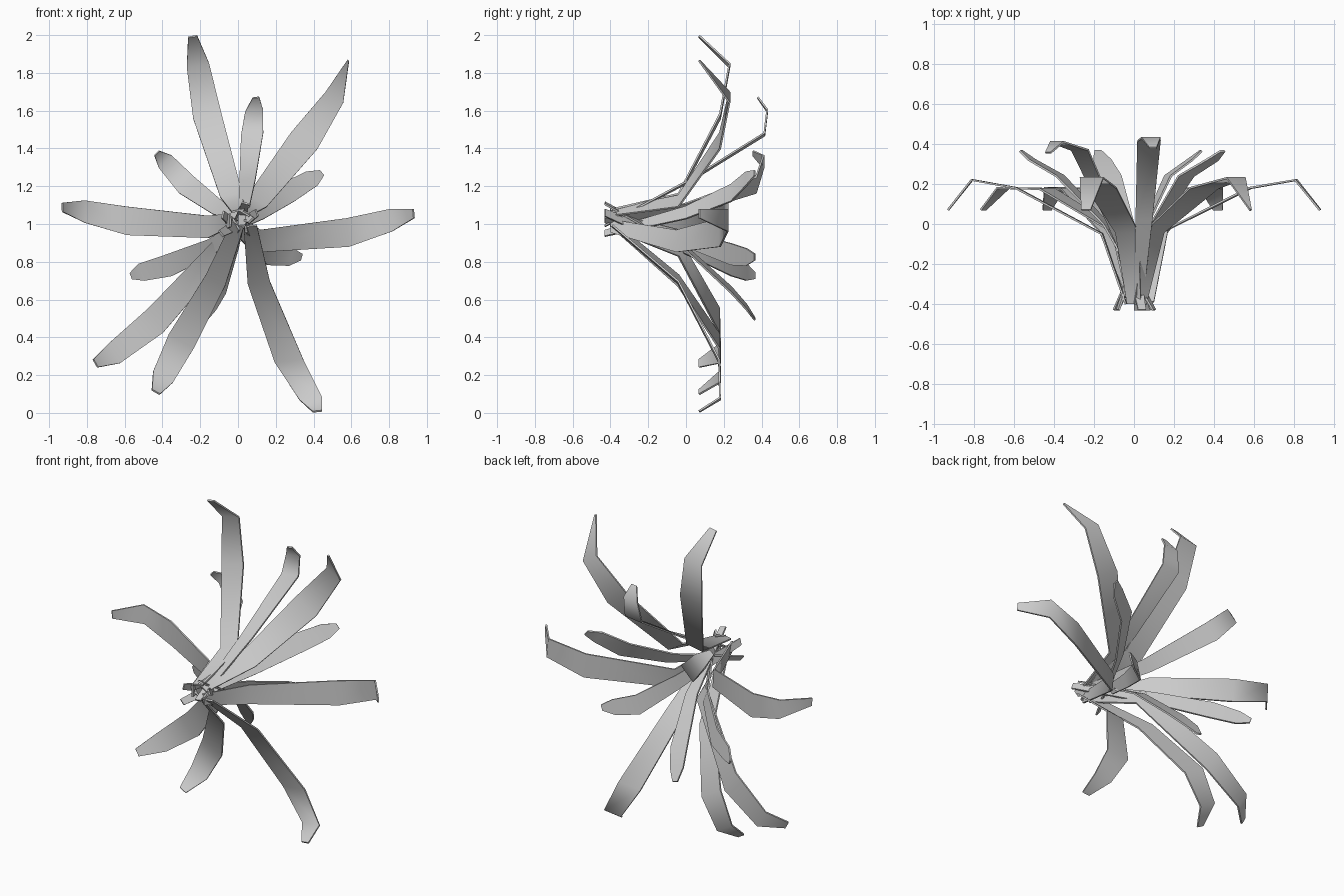
import bpy
from math import cos, sin, radians
from mathutils import Vector


def leaf(name, edge_angle, ys, pts, widths):
    """Strap leaf: five cross lines from the root to a bent blunt tip."""
    a = radians(edge_angle)
    side = Vector((cos(a), 0, sin(a)))
    verts = []
    for (x, z), y, w in zip(pts, ys, widths):
        c = Vector((x, y, z))
        verts += [c - side * w / 2, c + side * w / 2]
    faces = [(2 * i, 2 * i + 1, 2 * i + 3, 2 * i + 2)
             for i in range(len(pts) - 1)]
    mesh = bpy.data.meshes.new(name)
    mesh.from_pydata(verts, [], faces)
    for p in mesh.polygons:
        p.use_smooth = True
    obj = bpy.data.objects.new(name, mesh)
    bpy.context.collection.objects.link(obj)
    # thin blade, sharp along its rim
    solid = obj.modifiers.new("thickness", "SOLIDIFY")
    solid.thickness = 0.01
    solid.offset = 0
    split = obj.modifiers.new("sharp_rim", "EDGE_SPLIT")
    split.split_angle = radians(70)


# Long outer leaves: edge angle, y of each bend, (x, z) from root to tip
HIGH = (-0.40, -0.04, 0.18, 0.23, 0.07)
LEVEL = (-0.40, -0.05, 0.18, 0.22, 0.07)
LOW = (-0.39, -0.04, 0.175, 0.18, 0.07)
WIDE = (0.07, 0.118, 0.152, 0.12, 0.048)
POINTED = (0.07, 0.118, 0.165, 0.11, 0.01)
outer = [
    (10, HIGH, WIDE, [(0.0, 1.07), (-0.035, 1.15), (-0.162, 1.57), (-0.212, 1.84), (-0.24, 1.993)]),
    (-31, HIGH, POINTED, [(0.03, 1.06), (0.10, 1.12), (0.35, 1.44), (0.51, 1.67), (0.583, 1.865)]),
    (95, LEVEL, WIDE, [(0.04, 0.99), (0.12, 0.91), (0.58, 0.955), (0.81, 1.02), (0.93, 1.055)]),
    (6, LOW, WIDE, [(0.065, 0.99), (0.11, 0.69), (0.27, 0.275), (0.385, 0.075), (0.42, 0.008)]),
    (-30, LOW, WIDE, [(0.0, 1.0), (-0.12, 0.70), (-0.30, 0.38), (-0.397, 0.19), (-0.435, 0.11)]),
    (-60, LOW, WIDE, [(-0.01, 1.0), (-0.08, 0.88), (-0.435, 0.49), (-0.655, 0.315), (-0.755, 0.262)]),
    (93, LEVEL, WIDE, [(-0.04, 1.02), (-0.16, 0.985), (-0.59, 1.017), (-0.81, 1.065), (-0.93, 1.088)]),
]
for i, (ang, ys, widths, pts) in enumerate(outer):
    leaf(f"outer_leaf_{i + 1}", ang, ys, pts, widths)

# Shorter inner leaves, whose roots cross over behind the hub
HOOKED = (-0.43, 0.02, 0.415, 0.43, 0.38)
STRAIGHT = (-0.43, 0.0, 0.24, 0.32, 0.365)
NARROW = (0.04, 0.085, 0.118, 0.095, 0.035)
inner = [
    (7, HOOKED, [(0.02, 0.99), (0.05, 1.23), (0.075, 1.475), (0.085, 1.60), (0.095, 1.67)]),
    (-50, STRAIGHT, [(-0.09, 0.95), (0.11, 1.06), (0.26, 1.165), (0.39, 1.24), (0.443, 1.27)]),
    (75, STRAIGHT, [(-0.08, 1.05), (0.06, 0.92), (0.17, 0.84), (0.28, 0.825), (0.335, 0.825)]),
    (-15, STRAIGHT, [(0.04, 1.11), (-0.04, 0.87), (-0.12, 0.65), (-0.16, 0.56), (-0.18, 0.495)]),
    (110, STRAIGHT, [(0.10, 1.06), (-0.14, 0.88), (-0.37, 0.78), (-0.51, 0.745), (-0.565, 0.725)]),
    (45, (-0.43, 0.0, 0.37, 0.41, 0.355),
     [(0.07, 1.02), (-0.10, 1.08), (-0.27, 1.205), (-0.385, 1.33), (-0.43, 1.375)]),
]
for i, (ang, ys, pts) in enumerate(inner):
    leaf(f"inner_leaf_{i + 1}", ang, ys, pts, NARROW)
